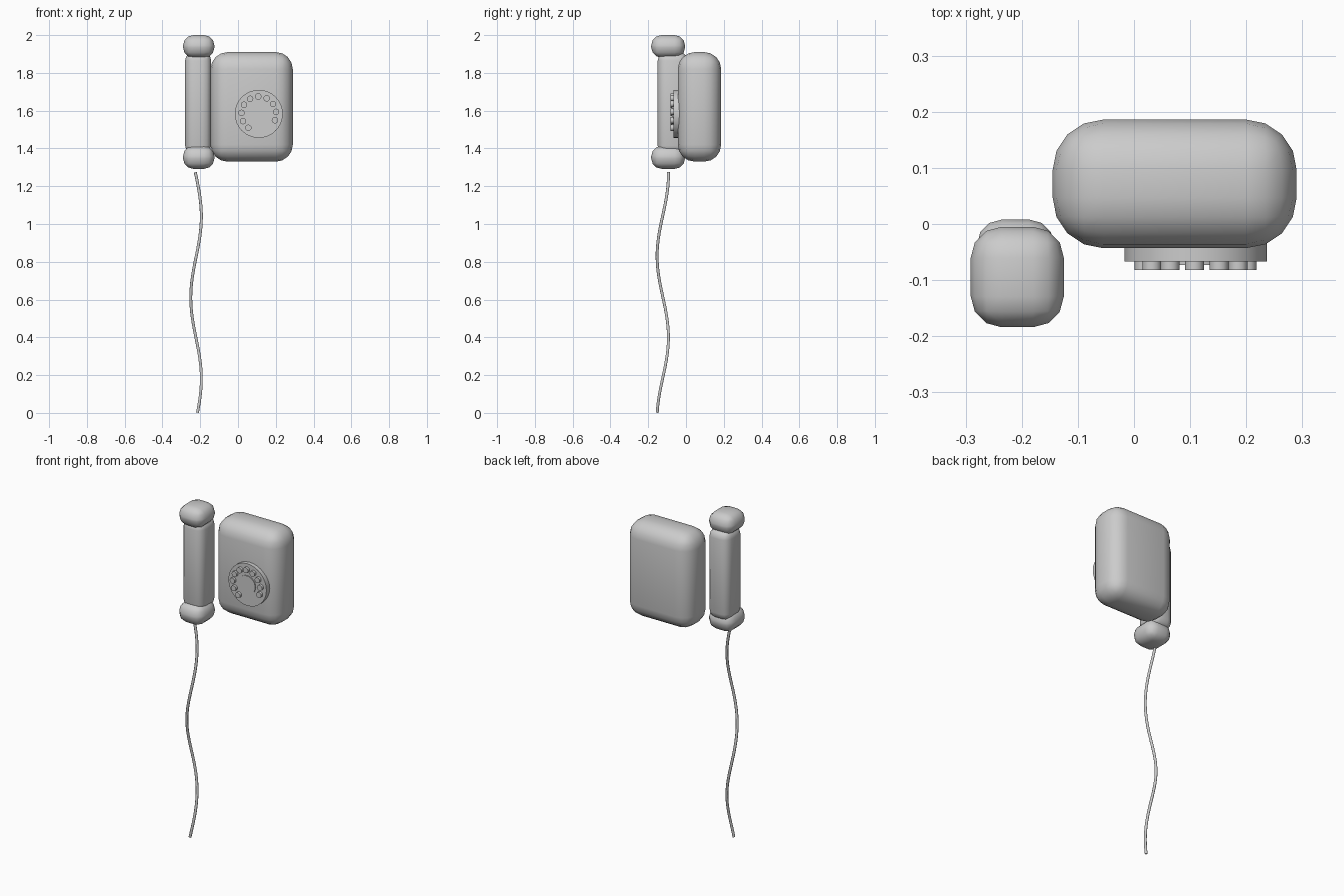
import bpy, math
from mathutils import Vector

if "Cube" in bpy.data.objects:
    bpy.data.objects.remove(bpy.data.objects["Cube"])

grey = bpy.data.materials.new("grey_plastic")
grey.diffuse_color = (0.6, 0.6, 0.6, 1)
grey.use_nodes = True
grey.node_tree.nodes["Principled BSDF"].inputs["Base Color"].default_value = grey.diffuse_color


def finish(ob, name, angle=40):
    ob.name = name
    ob.data.materials.clear()
    ob.data.materials.append(grey)
    bpy.ops.object.shade_smooth_by_angle(angle=math.radians(angle))
    return ob


def rounded_box(name, lo, hi, radius, segments):
    """Box between two corners with all edges rounded."""
    lo, hi = Vector(lo), Vector(hi)
    bpy.ops.mesh.primitive_cube_add(size=1, location=(lo + hi) / 2)
    ob = bpy.context.object
    ob.scale = hi - lo
    bpy.ops.object.transform_apply(location=False, rotation=False, scale=True)
    mod = ob.modifiers.new("rounding", 'BEVEL')
    mod.width, mod.segments = radius, segments
    bpy.ops.object.modifier_apply(modifier=mod.name)
    return finish(ob, name)


def disc(name, x, z, radius, y_front, y_back, sides):
    """Cylinder lying along y."""
    bpy.ops.mesh.primitive_cylinder_add(
        vertices=sides, radius=radius, depth=y_back - y_front,
        location=(x, (y_front + y_back) / 2, z), rotation=(math.pi / 2, 0, 0))
    return finish(bpy.context.object, name, 50)


# Wall housing
rounded_box("housing", (-0.145, -0.043, 1.33), (0.29, 0.186, 1.91), 0.09, 4)

# Dial plate, hub and ring of finger buttons
DX, DZ = 0.11, 1.583
disc("dial_plate", DX, DZ, 0.127, -0.067, 0.0, 32)
disc("dial_hub", DX, DZ, 0.056, -0.073, -0.06, 32)
for i in range(10):
    a = math.radians(233 - 28.3 * i)
    disc(f"dial_button_{i + 1}", DX + 0.092 * math.cos(a),
         DZ + 0.092 * math.sin(a), 0.017, -0.082, -0.06, 12)

# Handset: grip with an ear piece and a mouth piece
rounded_box("handset_grip", (-0.28, -0.15, 1.37), (-0.142, 0.008, 1.91), 0.045, 3)
for name, z0, z1 in (("ear_piece", 1.88, 2.0), ("mouth_piece", 1.292, 1.414)):
    rounded_box(name, (-0.291, -0.184, z0), (-0.125, -0.005, z1), 0.055, 3)

# Hanging cord: loose helix
curve = bpy.data.curves.new("cord", 'CURVE')
curve.dimensions = '3D'
curve.bevel_depth, curve.bevel_resolution = 0.008, 2
curve.use_fill_caps = True
spline = curve.splines.new('POLY')
N = 48
spline.points.add(N)
for i, p in enumerate(spline.points):
    z = 0.002 + 1.272 * i / N
    turn = 2 * math.pi / 0.86
    p.co = (-0.222 + 0.028 * math.cos(turn * (z - 1.04)),
            -0.123 + 0.03 * math.cos(turn * (z - 0.4)), z, 1)
cord = bpy.data.objects.new("cord", curve)
bpy.context.collection.objects.link(cord)
bpy.ops.object.select_all(action='DESELECT')
cord.select_set(True)
bpy.context.view_layer.objects.active = cord
bpy.ops.object.convert(target='MESH')
finish(bpy.context.object, "cord", 60)
